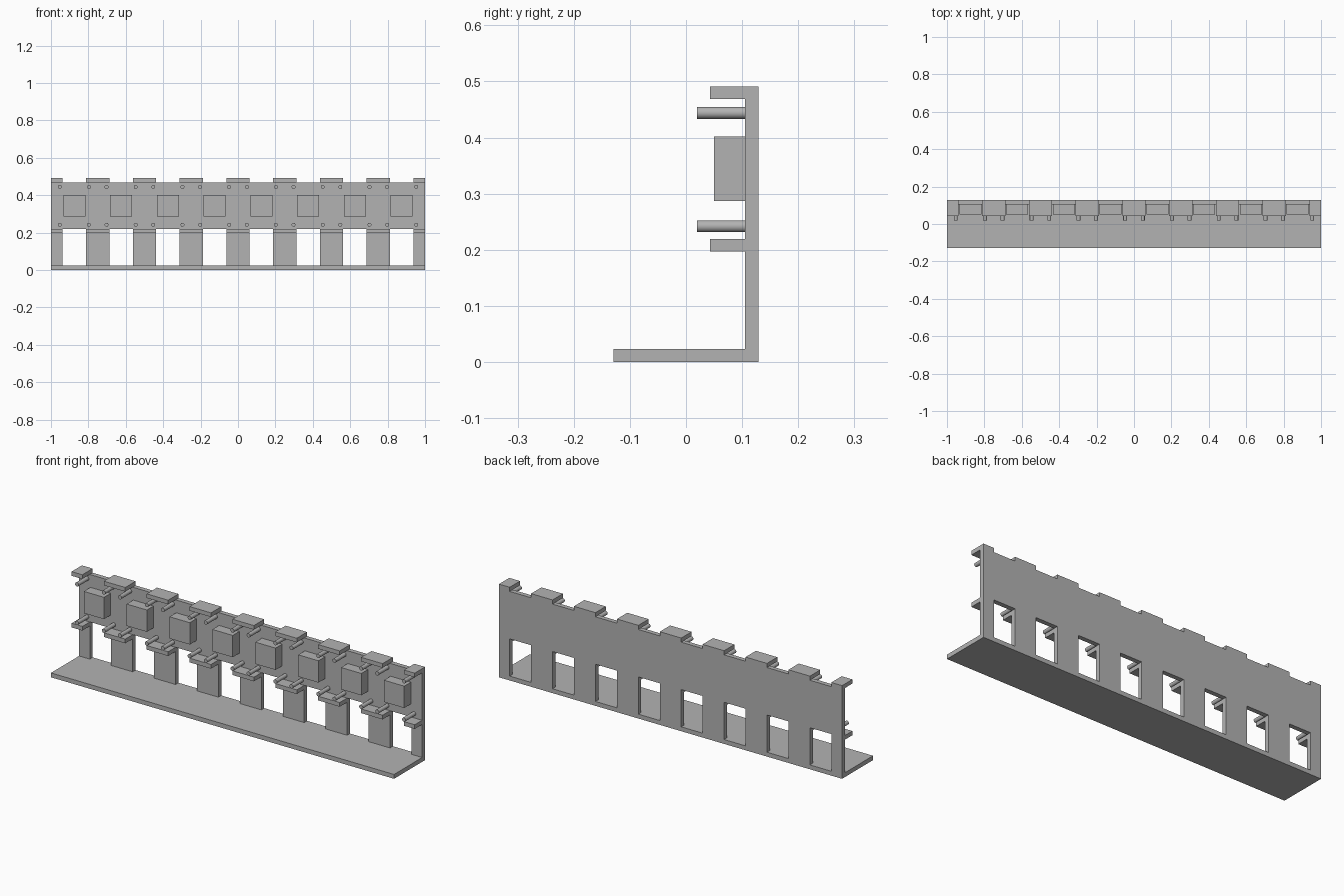
import bpy
import bmesh
from math import pi
from mathutils import Matrix, Vector

BAYS = 8
PITCH = 2 / BAYS
HALF = PITCH / 4            # half width of a post, and of an opening
DEPTH = 0.129               # half depth of the base
WALL_FRONT = 0.105
BASE_TOP, SILL, WALL_TOP, TAB_TOP = 0.023, 0.219, 0.469, 0.491

cube = bpy.data.objects.get("Cube")
if cube:
    bpy.data.objects.remove(cube, do_unlink=True)

grey = bpy.data.materials.new("plain grey")
grey.use_nodes = True
colour = (0.45, 0.45, 0.45, 1)
grey.diffuse_color = colour
grey.node_tree.nodes["Principled BSDF"].inputs["Base Color"].default_value = colour


def make_object(name, bm):
    bmesh.ops.recalc_face_normals(bm, faces=bm.faces)
    mesh = bpy.data.meshes.new(name)
    bm.to_mesh(mesh)
    bm.free()
    mesh.materials.append(grey)
    obj = bpy.data.objects.new(name, mesh)
    bpy.context.collection.objects.link(obj)
    return obj


def box(name, x, y, z):
    bm = bmesh.new()
    bmesh.ops.create_cube(bm, size=1)
    lo, hi = Vector((x[0], y[0], z[0])), Vector((x[1], y[1], z[1]))
    bmesh.ops.scale(bm, vec=hi - lo, verts=bm.verts)
    bmesh.ops.translate(bm, vec=(lo + hi) / 2, verts=bm.verts)
    return make_object(name, bm)


def peg(name, x, z):
    y0, y1 = 0.02, WALL_FRONT + 0.003
    bm = bmesh.new()
    bmesh.ops.create_cone(bm, cap_ends=True, segments=24, radius1=0.0105,
                          radius2=0.0105, depth=y1 - y0)
    bmesh.ops.transform(bm, verts=bm.verts, matrix=Matrix.Translation(
        (x, (y0 + y1) / 2, z)) @ Matrix.Rotation(pi / 2, 4, "X"))
    obj = make_object(name, bm)
    for face in obj.data.polygons:
        face.use_smooth = len(face.vertices) == 4
    for edge in obj.data.edges:
        a, b = (obj.data.vertices[i].co for i in edge.vertices)
        edge.use_edge_sharp = abs(a.y - b.y) < 0.001


# Base plate
box("base_plate", (-1, 1), (-DEPTH, DEPTH), (0, BASE_TOP))

# Back wall: a comb outline with posts below and raised teeth on top
centres = [-1 + PITCH * (i + 0.5) for i in range(BAYS)]


def edge_line(outer, inner):
    points = [(-1, outer)]
    for c in centres:
        a, b = c - HALF, c + HALF
        points += [(a, outer), (a, inner), (b, inner), (b, outer)]
    return points + [(1, outer)]


outline = edge_line(BASE_TOP, SILL) + edge_line(TAB_TOP, WALL_TOP)[::-1]
bm = bmesh.new()
front = bm.faces.new([bm.verts.new((x, WALL_FRONT, z)) for x, z in outline])
grown = bmesh.ops.extrude_face_region(bm, geom=[front], use_keep_orig=True)
bmesh.ops.translate(bm, vec=(0, DEPTH - WALL_FRONT, 0),
                    verts=[v for v in grown["geom"] if isinstance(v, bmesh.types.BMVert)])
make_object("back_wall", bm)

# Ledges above and below, in line with the posts
for i in range(BAYS + 1):
    c = -1 + PITCH * i
    span = (max(-1, c - HALF), min(1, c + HALF))
    box(f"upper_ledge_{i + 1}", span, (0.043, WALL_FRONT), (WALL_TOP, TAB_TOP))
    box(f"lower_ledge_{i + 1}", span, (0.043, WALL_FRONT), (SILL - 0.022, SILL))

# Square block and four pegs in each bay
for i, c in enumerate(centres, 1):
    box(f"block_{i}", (c - 0.059, c + 0.059), (0.05, WALL_FRONT), (0.287, 0.402))
    for side, dx in (("right", -0.078), ("left", 0.078)):
        peg(f"upper_{side}_peg_{i}", c + dx, 0.444)
        peg(f"lower_{side}_peg_{i}", c + dx, 0.242)
